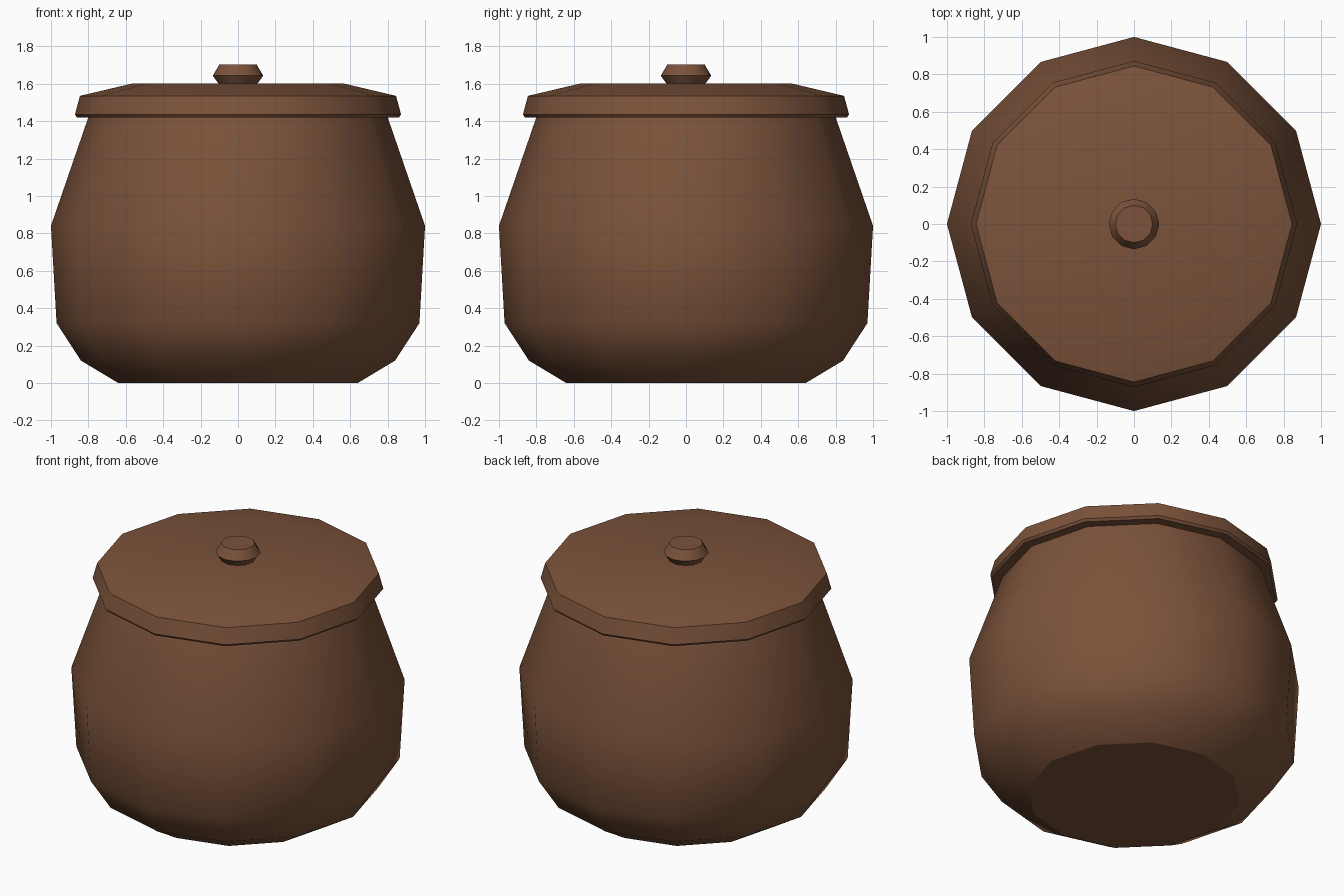
import bpy, bmesh, math

if "Cube" in bpy.data.objects:
    bpy.data.objects.remove(bpy.data.objects["Cube"])

SIDES = 12

clay = bpy.data.materials.new("brown clay")
clay.diffuse_color = (0.2, 0.086, 0.043, 1)
clay.use_nodes = True
clay.node_tree.nodes["Principled BSDF"].inputs["Base Color"].default_value = clay.diffuse_color


def lathe(name, profile):
    """Revolve (radius, height) points into a closed 12-sided solid."""
    bm = bmesh.new()
    rings = []
    for r, z in profile:
        rings.append([bm.verts.new((r * math.cos(2 * math.pi * i / SIDES),
                                    r * math.sin(2 * math.pi * i / SIDES), z))
                      for i in range(SIDES)])
    for low, high in zip(rings, rings[1:]):
        for i in range(SIDES):
            j = (i + 1) % SIDES
            bm.faces.new((low[i], low[j], high[j], high[i]))
    bm.faces.new(rings[0][::-1])
    bm.faces.new(rings[-1])
    bmesh.ops.recalc_face_normals(bm, faces=bm.faces)
    mesh = bpy.data.meshes.new(name)
    bm.to_mesh(mesh)
    bm.free()
    mesh.materials.append(clay)
    obj = bpy.data.objects.new(name, mesh)
    bpy.context.collection.objects.link(obj)
    bpy.ops.object.select_all(action='DESELECT')
    obj.select_set(True)
    bpy.context.view_layer.objects.active = obj
    bpy.ops.object.shade_smooth_by_angle(angle=math.radians(31))
    return obj


# Rounded pot body, its neck ending under the lid
lathe("pot_body", [(0.64, 0), (0.84, 0.12), (0.97, 0.32), (1.0, 0.84), (0.797, 1.43)])

# Overhanging lid with a thin lower lip and a gently raised top
lathe("lid", [(0.86, 1.42), (0.872, 1.435), (0.845, 1.535), (0.57, 1.6)])

# Small faceted knob
lathe("lid_knob", [(0.1, 1.595), (0.135, 1.643), (0.1, 1.702)])
